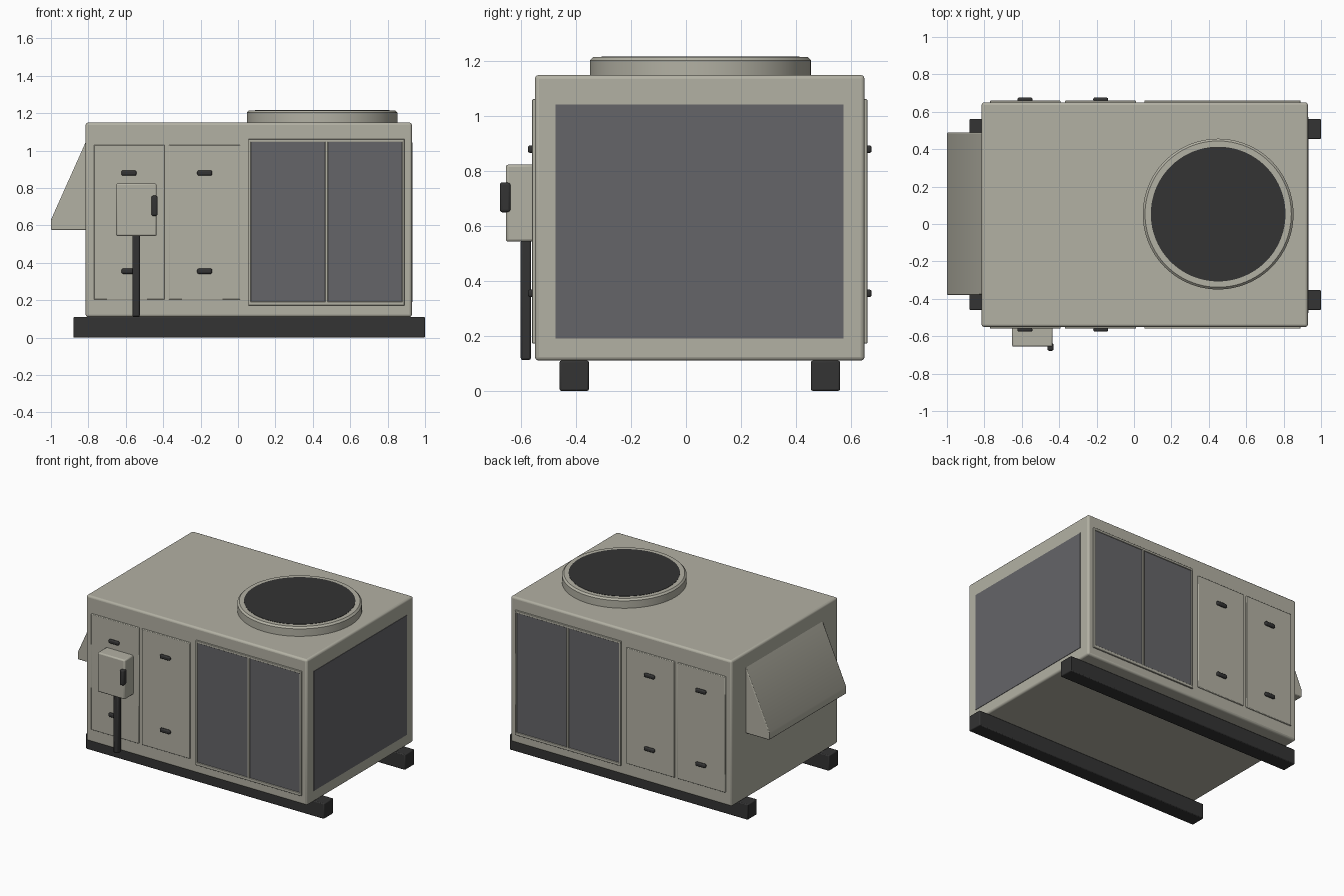
import bpy, bmesh, math

old = bpy.data.objects.get("Cube")
if old:
    bpy.data.objects.remove(old, do_unlink=True)


def material(name, r, g, b):
    m = bpy.data.materials.new(name)
    m.use_nodes = True
    m.diffuse_color = (r, g, b, 1)
    bsdf = next(n for n in m.node_tree.nodes if n.type == 'BSDF_PRINCIPLED')
    bsdf.inputs["Base Color"].default_value = (r, g, b, 1)
    bsdf.inputs["Roughness"].default_value = 0.7
    return m


CASING = material("warm_grey_paint", 0.45, 0.44, 0.37)
COIL = material("coil_grey", 0.13, 0.13, 0.14)
DARK = material("dark_rubber", 0.033, 0.033, 0.033)


def finish(name, bm, mat, bevel=0, segments=2):
    bmesh.ops.recalc_face_normals(bm, faces=bm.faces)
    mesh = bpy.data.meshes.new(name)
    bm.to_mesh(mesh)
    bm.free()
    mesh.materials.append(mat)
    ob = bpy.data.objects.new(name, mesh)
    bpy.context.collection.objects.link(ob)
    if bevel:
        mod = ob.modifiers.new("rounded_edges", 'BEVEL')
        mod.width = bevel
        mod.segments = segments
    for o in bpy.context.selected_objects:
        o.select_set(False)
    ob.select_set(True)
    bpy.context.view_layer.objects.active = ob
    bpy.ops.object.shade_smooth_by_angle(angle=math.radians(35))
    return ob


def box(name, xs, ys, zs, mat, bevel=0, segments=2):
    bm = bmesh.new()
    bmesh.ops.create_cube(bm, size=1)
    for v in bm.verts:
        v.co = [(s[0] + s[1]) / 2 + c * abs(s[1] - s[0]) for s, c in zip((xs, ys, zs), v.co)]
    return finish(name, bm, mat, bevel, segments)


def lathe(name, profile, centre, mat, steps=96):
    bm = bmesh.new()
    verts = [bm.verts.new((r, 0, z)) for r, z in profile]
    edges = [bm.edges.new(p) for p in zip(verts, verts[1:])]
    bmesh.ops.spin(bm, geom=verts + edges, cent=(0, 0, 0), axis=(0, 0, 1),
                   angle=math.tau, steps=steps)
    bmesh.ops.remove_doubles(bm, verts=bm.verts, dist=1e-5)
    ob = finish(name, bm, mat)
    ob.location = (*centre, 0)
    return ob


# Casing and base rails
FRONT, BACK = -0.55, 0.65
box("casing", (-0.815, 0.93), (FRONT, BACK), (0.11, 1.15), CASING, 0.014, 3)
for side, y in (("front", -0.46), ("back", 0.455)):
    box(side + "_rail", (-0.88, 1.0), (y, y + 0.106), (0, 0.11), DARK, 0.006)

# Service doors, handles and coil guards on both long sides
for side, wall, out in (("front", FRONT, -1), ("back", BACK, 1)):
    def depth(a, b):
        return (wall + out * a, wall + out * b)

    for n, (x0, x1, hx) in enumerate(((-0.77, -0.393, -0.583), (-0.37, 0.012, -0.178))):
        box(f"{side}_door_{n + 1}", (x0, x1), depth(-0.01, 0.009), (0.203, 1.03), CASING, 0.004)
        for level, z in (("lower", 0.355), ("upper", 0.88)):
            box(f"{side}_{level}_handle_{n + 1}", (hx - 0.04, hx + 0.04), depth(0.005, 0.026),
                (z - 0.014, z + 0.014), DARK, 0.009, 3)

    box(side + "_coil", (0.06, 0.88), depth(-0.01, 0.004), (0.185, 1.05), COIL)
    for part, x0, x1 in (("right", 0.055, 0.069), ("middle", 0.466, 0.481), ("left", 0.877, 0.89)):
        box(f"{side}_coil_{part}_bar", (x0, x1), depth(-0.01, 0.01), (0.172, 1.062), CASING, 0.003)
    for part, z0, z1 in (("bottom", 0.172, 0.193), ("top", 1.045, 1.062)):
        box(f"{side}_coil_{part}_bar", (0.055, 0.89), depth(-0.01, 0.01), (z0, z1), CASING, 0.003)

# End coil plate
box("end_coil", (0.92, 0.933), (-0.475, 0.573), (0.19, 1.043), COIL)

# Fan collar and grille
FAN = (0.45, 0.053)
lathe("fan_collar", [(0.403, 1.14), (0.403, 1.203), (0.391, 1.215), (0.355, 1.215), (0.355, 1.14)],
      FAN, CASING)
lathe("fan_grille", [(0, 1.217), (0.36, 1.217), (0.36, 1.19), (0, 1.19)], FAN, DARK)

# Sloped intake hood, extruded along y
bm = bmesh.new()
outline = [(-0.81, 1.055), (-1.0, 0.63), (-1.0, 0.575), (-0.81, 0.575)]
face = bm.faces.new([bm.verts.new((x, -0.38, z)) for x, z in outline])
ext = bmesh.ops.extrude_face_region(bm, geom=[face])
bmesh.ops.translate(bm, vec=(0, 0.87, 0),
                    verts=[g for g in ext["geom"] if isinstance(g, bmesh.types.BMVert)])
finish("intake_hood", bm, CASING, 0.006)

# Electrical switch box with lever and conduit
box("switch_box", (-0.652, -0.435), (-0.656, -0.55), (0.543, 0.824), CASING, 0.009)
box("switch_lever", (-0.463, -0.43), (-0.678, -0.638), (0.65, 0.759), DARK, 0.01, 3)
box("conduit", (-0.565, -0.525), (-0.602, -0.564), (0.112, 0.55), DARK, 0.008)
